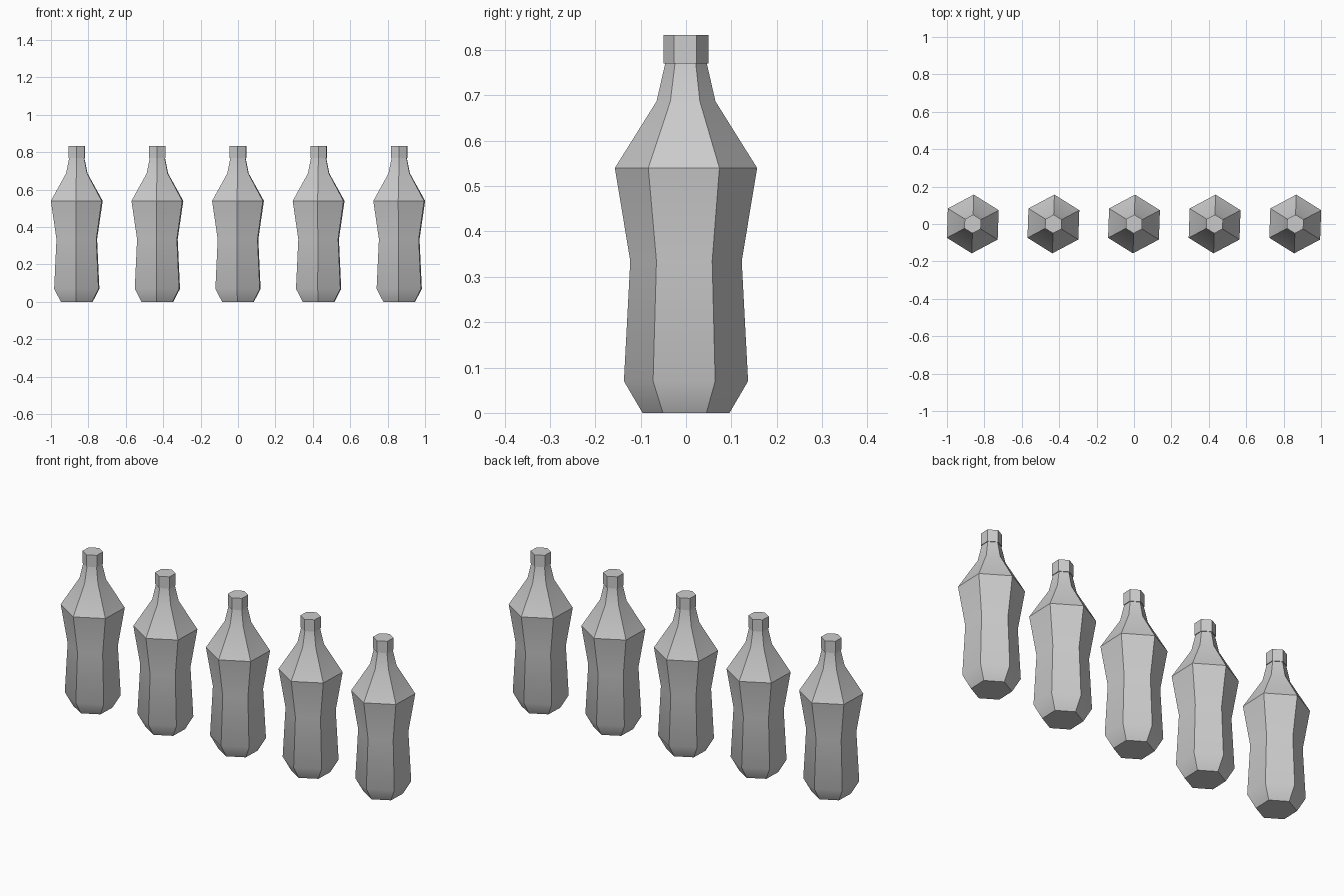
import bpy, bmesh, math

if "Cube" in bpy.data.objects:
    bpy.data.objects.remove(bpy.data.objects["Cube"], do_unlink=True)

GREY = (0.6, 0.6, 0.6, 1)
mat = bpy.data.materials.new("light_grey")
mat.use_nodes = True
mat.diffuse_color = GREY
mat.node_tree.nodes["Principled BSDF"].inputs["Base Color"].default_value = GREY

SIDES = 6
TURN = math.radians(28)   # hexagon corners point almost straight along y
SPACING = 0.431

# Bottle profile from base to rim: (radius, height)
PROFILE = [(0.096, 0), (0.137, 0.07), (0.123, 0.335), (0.157, 0.54),
           (0.065, 0.687), (0.046, 0.77), (0.05, 0.77), (0.05, 0.833)]


def make_bottle(name, x):
    bm = bmesh.new()
    rings = []
    for r, z in PROFILE:
        angles = [TURN + math.tau * i / SIDES for i in range(SIDES)]
        rings.append([bm.verts.new((r * math.cos(a), r * math.sin(a), z)) for a in angles])
    for low, high in zip(rings, rings[1:]):
        for i in range(SIDES):
            j = (i + 1) % SIDES
            bm.faces.new((low[i], low[j], high[j], high[i]))
    # Base and top of the cap
    bm.faces.new(rings[0][::-1])
    bm.faces.new(rings[-1])
    mesh = bpy.data.meshes.new(name)
    bm.to_mesh(mesh)
    bm.free()
    mesh.materials.append(mat)
    obj = bpy.data.objects.new(name, mesh)
    obj.location.x = x
    bpy.context.collection.objects.link(obj)
    return obj


# Row of five bottles
bottles = [make_bottle(f"bottle_{n + 1}", (n - 2) * SPACING) for n in range(5)]

# Soft body bends, crisp corners and shoulder
bpy.ops.object.select_all(action="DESELECT")
for bottle in bottles:
    bottle.select_set(True)
bpy.context.view_layer.objects.active = bottles[0]
bpy.ops.object.shade_smooth_by_angle(angle=math.radians(32))
